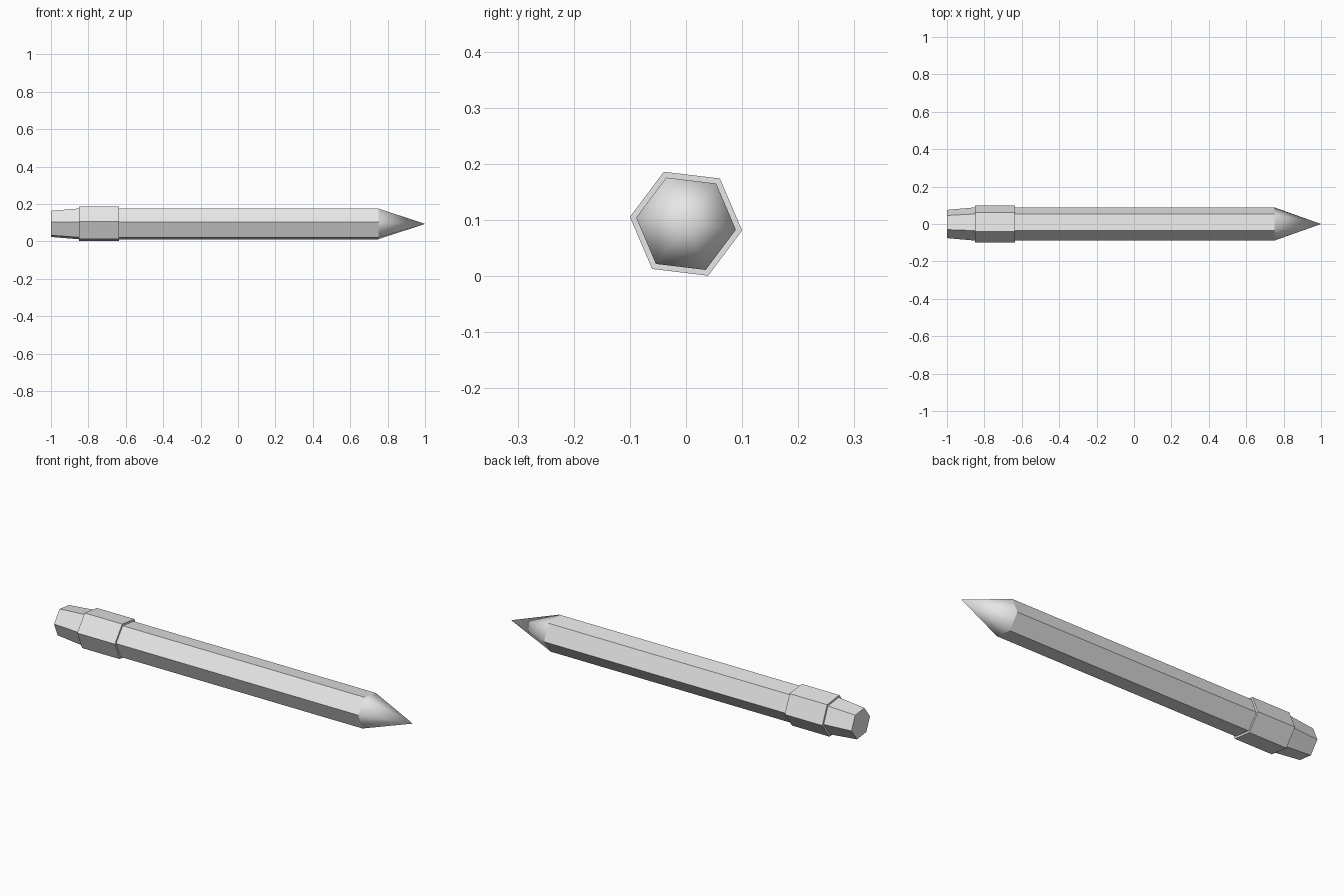
import bpy, bmesh, math

cube = bpy.data.objects.get("Cube")
if cube:
    bpy.data.objects.remove(cube, do_unlink=True)

SIDES = 6
TURN = math.radians(-6.84)   # slight roll of the hexagon
AXIS_Z = 0.0935

grey = bpy.data.materials.new("plain_grey")
grey.use_nodes = True
grey.diffuse_color = (0.8, 0.8, 0.8, 1)
grey.node_tree.nodes["Principled BSDF"].inputs["Base Color"].default_value = (0.8, 0.8, 0.8, 1)


def hex_part(name, start, end, r_start, r_end, smooth=False):
    """Six-sided prism, taper or cone along x; a zero end radius makes a point."""
    bm = bmesh.new()

    def ring(x, r):
        angles = [TURN + math.tau * i / SIDES for i in range(SIDES)]
        return [bm.verts.new((x, r * math.cos(a), AXIS_Z + r * math.sin(a))) for a in angles]

    base = ring(start, r_start)
    bm.faces.new(base)
    if r_end > 0:
        far = ring(end, r_end)
        bm.faces.new(far)
    else:
        apex = bm.verts.new((end, 0, AXIS_Z))
    for i in range(SIDES):
        j = (i + 1) % SIDES
        quad = [base[i], base[j], far[j], far[i]] if r_end > 0 else [base[i], base[j], apex]
        bm.faces.new(quad).smooth = smooth
    # keep the base rim crisp
    for e in bm.edges:
        e.smooth = not (e.verts[0] in base and e.verts[1] in base)
    bmesh.ops.recalc_face_normals(bm, faces=bm.faces[:])
    mesh = bpy.data.meshes.new(name)
    bm.to_mesh(mesh)
    bm.free()
    mesh.materials.append(grey)
    obj = bpy.data.objects.new(name, mesh)
    bpy.context.collection.objects.link(obj)


# Tapered eraser end, ferrule sleeve, long shaft and pointed tip
hex_part("eraser_end", -1.0, -0.85, 0.076, 0.0895)
hex_part("ferrule", -0.85, -0.635, 0.1007, 0.1007)
hex_part("shaft", -0.635, 0.75, 0.0895, 0.0895)
hex_part("sharpened_tip", 0.75, 1.0, 0.0895, 0, smooth=True)
